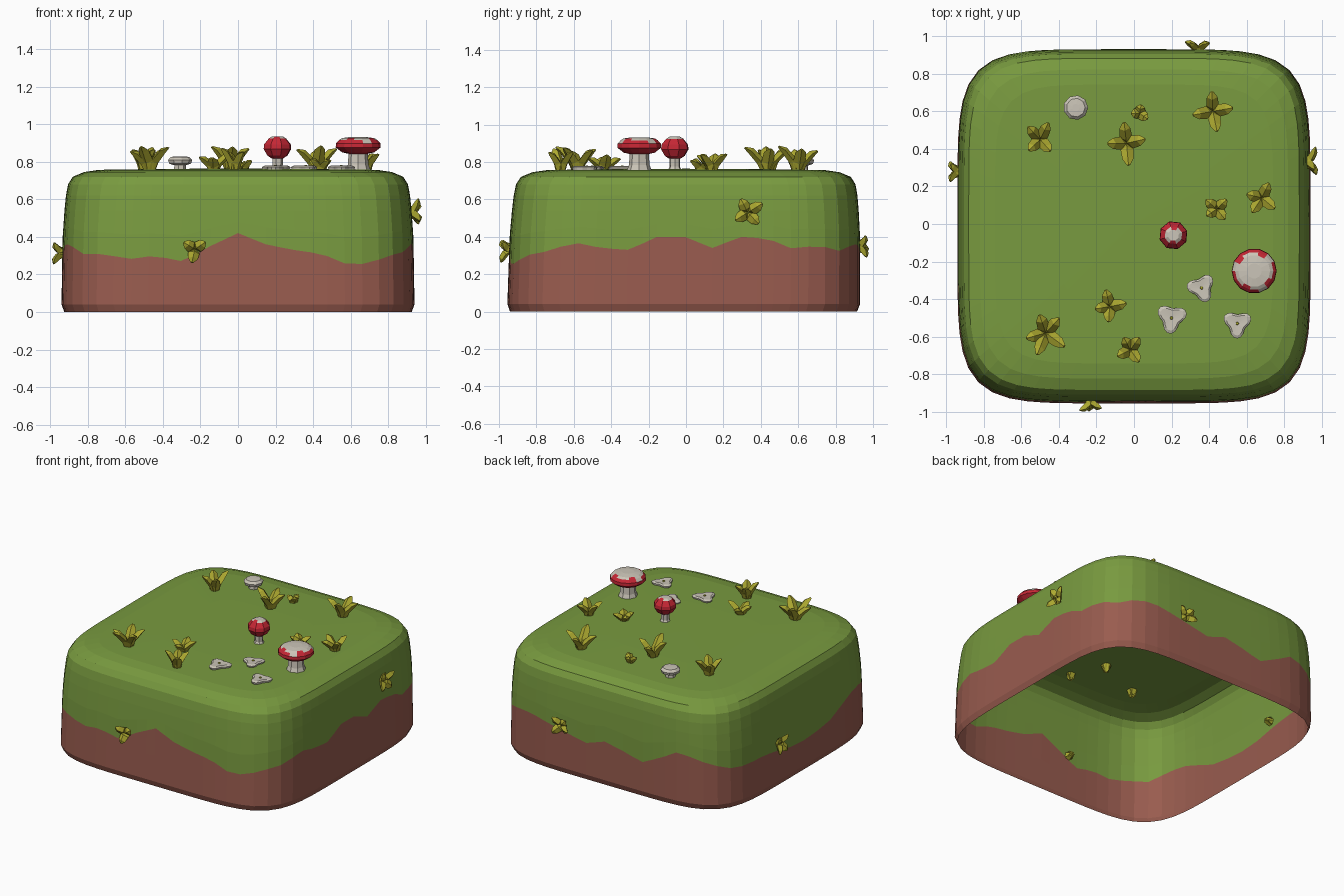
import bpy, math, random
from mathutils import Vector, Matrix

if "Cube" in bpy.data.objects:
    bpy.data.objects.remove(bpy.data.objects["Cube"])

random.seed(4)


def material(name, rgb):
    m = bpy.data.materials.new(name)
    m.diffuse_color = (*rgb, 1)
    m.use_nodes = True
    m.node_tree.nodes["Principled BSDF"].inputs["Base Color"].default_value = m.diffuse_color
    return m


GRASS = material("grass green", (0.19, 0.325, 0.05))
DIRT = material("dirt brown", (0.32, 0.107, 0.078))
LEAF = material("olive leaf", (0.42, 0.40, 0.03))
PALE = material("pale cream", (0.60, 0.56, 0.48))
RED = material("cap red", (0.56, 0.02, 0.035))


def make(name, verts, faces, mats, idx=None):
    me = bpy.data.meshes.new(name)
    me.from_pydata([tuple(v) for v in verts], [], faces)
    for m in mats:
        me.materials.append(m)
    if idx:
        for p, i in zip(me.polygons, idx):
            p.material_index = i
    ob = bpy.data.objects.new(name, me)
    bpy.context.collection.objects.link(ob)
    return ob


def lerp_table(tab, x):
    for (a, va), (b, vb) in zip(tab, tab[1:]):
        if x <= b:
            return va + (vb - va) * max(0, (x - a)) / (b - a)
    return tab[-1][1]


# Ground block: open-bottomed rounded shell, wavy dirt line around it
FRONT = [.31, .31, .28, .30, .27, .35, .42, .36, .33, .31, .25, .26, .31]
RIGHT = [.30, .33, .37, .34, .33, .40, .40, .34, .40, .39, .33, .36, .32]
BACK = [.33, .36, .36, .33, .30, .27, .32, .29, .25, .32, .40, .36, .33]
LEFT = [.31, .28, .28, .28, .26, .23, .22, .23, .25, .31, .36, .36, .32]
line = []
for k, side in enumerate((FRONT, RIGHT, BACK, LEFT)):
    for i, z in enumerate(side):
        line.append((k * 90 + math.degrees(math.atan2(-.9 + .15 * i, .94)), z))
line.append((315, .31))

SIZE = [(0, .925), (.04, .94), (.4, .934), (.6, .92), (.68, .905),
        (.72, .88), (.745, .82), (.757, .74)]
N, ROUND = 80, 5.5
ROWS = 12


def block_row(r, zb):
    return [0, .04, (.04 + zb) / 2, zb, (zb + .54) / 2, .54, .62, .68, .72, .745, .757, .762][r]


verts, faces, idx = [], [], []
for r in range(ROWS):
    for i in range(N):
        deg = -45 + 360 * i / N
        a = math.radians(deg - 90)
        c, s = math.cos(a), math.sin(a)
        rad = (abs(c) ** ROUND + abs(s) ** ROUND) ** (-1 / ROUND)
        z = block_row(r, lerp_table(line, deg))
        h = lerp_table(SIZE, z) if r < ROWS - 1 else .4
        cy = -.013 * (1 - z / .76)
        verts.append((rad * c * h, rad * s * h * 1.003 + cy, z))
for r in range(ROWS - 1):
    for i in range(N):
        j = (i + 1) % N
        faces.append((r * N + i, r * N + j, (r + 1) * N + j, (r + 1) * N + i))
        idx.append(1 if r < 3 else 0)
verts.append((0, 0, .764))
for i in range(N):
    faces.append(((ROWS - 1) * N + i, (ROWS - 1) * N + (i + 1) % N, ROWS * N))
    idx.append(0)
make("ground_block", verts, faces, [GRASS, DIRT], idx)


# Leaf tufts: fat pointed blades with diamond section, curving outward
def tuft(name, pos, normal, radius, height, blades, turn, depth=.04):
    rot = Vector(normal).to_track_quat('Z', 'Y').to_matrix().to_4x4()
    mat = Matrix.Translation(pos) @ rot
    vs, fs = [], []
    for b in range(blades):
        ang = turn + 2 * math.pi * b / blades + random.uniform(-.25, .25)
        L = radius * random.uniform(.85, 1.08)
        H = height * random.uniform(.75, 1.0)
        out = Vector((math.cos(ang), math.sin(ang), 0))
        side = Vector((-out.y, out.x, 0))
        up = (Vector((0, 0, 1)) * L - out * H).normalized()
        w = .024 + .09 * radius
        base = len(vs)
        for t, q, k in ((0, -depth, .7), (.3, H * .4, 1), (.72, H * .85, .85), (1, H, .25)):
            c = out * (L * t) + Vector((0, 0, q))
            ww = w * k
            for off in (side * ww, up * ww * .7, -side * ww, -up * ww * .6):
                vs.append(mat @ (c + off))
        for r in range(3):
            for i in range(4):
                j = (i + 1) % 4
                o = base + r * 4
                fs.append((o + i, o + j, o + 4 + j, o + 4 + i))
        fs.append(tuple(base + 12 + i for i in range(4)))
        fs.append(tuple(base + i for i in (3, 2, 1, 0)))
    make(name, vs, fs, [LEAF])


TOP = [(-.50, .45, .095, .125, 4, .9), (.03, .59, .05, .05, 3, .2), (-.04, .43, .115, .125, 4, 1.6),
       (.42, .60, .11, .13, 4, .0), (.68, .14, .09, .10, 4, 1.1), (.44, .08, .07, .06, 4, 2.4),
       (-.13, -.44, .085, .08, 4, .1), (-.47, -.58, .115, .13, 5, 1.3), (-.02, -.67, .085, .12, 4, .7)]
for n, (x, y, r, h, b, t) in enumerate(TOP):
    tuft(f"top_tuft_{n + 1}", (x, y, .757), (0, 0, 1), r, h, b, t)
WALL = [("front", (-.23, -.945, .335), (0, -1, 0), .075, 3, .5),
        ("right", (.925, .33, .53), (1, 0, 0), .085, 4, .6),
        ("back", (.34, .925, .35), (0, 1, 0), .075, 4, 1.0),
        ("left", (-.936, .28, .315), (-1, 0, 0), .07, 4, .7)]
for n, p, d, r, b, t in WALL:
    tuft(f"{n}_wall_tuft", p, d, r, .047, b, t)


# Lathed part: profile of (radius, z), closed at both ends
def lathe(name, x, y, profile, sides, mats, rule=None, turn=0):
    vs, fs, ids = [], [], []
    for r, z in profile:
        for i in range(sides):
            a = turn + 2 * math.pi * i / sides
            vs.append((x + r * math.cos(a), y + r * math.sin(a), z))
    for k in range(len(profile) - 1):
        for i in range(sides):
            j = (i + 1) % sides
            fs.append((k * sides + i, k * sides + j, (k + 1) * sides + j, (k + 1) * sides + i))
            ids.append(rule(k, i) if rule else 0)
    top = len(profile) - 1
    fs += [tuple(reversed(range(sides))), tuple(top * sides + i for i in range(sides))]
    ids += [0, rule(top, 0) if rule else 0]
    return make(name, vs, fs, mats, ids)


# Large and small spotted mushrooms
lathe("large_mushroom_stem", .64, -.25, [(.068, .75), (.055, .785), (.05, .86)], 8, [PALE])
lathe("large_mushroom_cap", .64, -.25,
      [(.05, .842), (.085, .85), (.12, .876), (.118, .898), (.102, .916), (.085, .926), (.04, .932)],
      14, [RED, PALE], lambda k, i: int(k >= 5 or (k == 4 and i % 7 not in (2, 5)) or (k == 3 and i % 5 == 1)))
lathe("small_mushroom_stem", .21, -.06, [(.042, .75), (.028, .775), (.03, .835)], 7, [PALE])
lathe("small_mushroom_cap", .21, -.06,
      [(.032, .818), (.055, .832), (.077, .868), (.074, .893), (.048, .924), (.03, .935)],
      8, [RED, PALE], lambda k, i: int(k >= 5 or (k == 4 and i % 4 != 1)), .3)

# Pale mushroom
lathe("pale_mushroom_stem", -.31, .62, [(.035, .75), (.03, .80)], 7, [PALE])
lathe("pale_mushroom_cap", -.31, .62, [(.035, .782), (.06, .79), (.066, .81), (.05, .826), (.02, .828)], 9, [PALE])

# Low three-lobed flowers with a small olive centre
for n, (x, y, r, t) in enumerate([(.20, -.50, .085, .4), (.36, -.34, .08, .9), (.55, -.53, .08, .5)]):
    S = 24
    vs, fs = [], []
    for k, z in ((.93, .755), (1, .772), (.8, .779)):
        for i in range(S):
            a = 2 * math.pi * i / S
            rr = r * k * (.80 + .20 * math.cos(3 * (a - t)))
            vs.append((x + rr * math.cos(a), y + rr * math.sin(a), z))
    for k in range(2):
        for i in range(S):
            j = (i + 1) % S
            fs.append((k * S + i, k * S + j, (k + 1) * S + j, (k + 1) * S + i))
    vs.append((x, y, .776))
    fs += [(2 * S + i, 2 * S + (i + 1) % S, 3 * S) for i in range(S)]
    make(f"flower_{n + 1}", vs, fs, [PALE])
    lathe(f"flower_centre_{n + 1}", x, y, [(.01, .772), (.007, .782)], 6, [LEAF])
